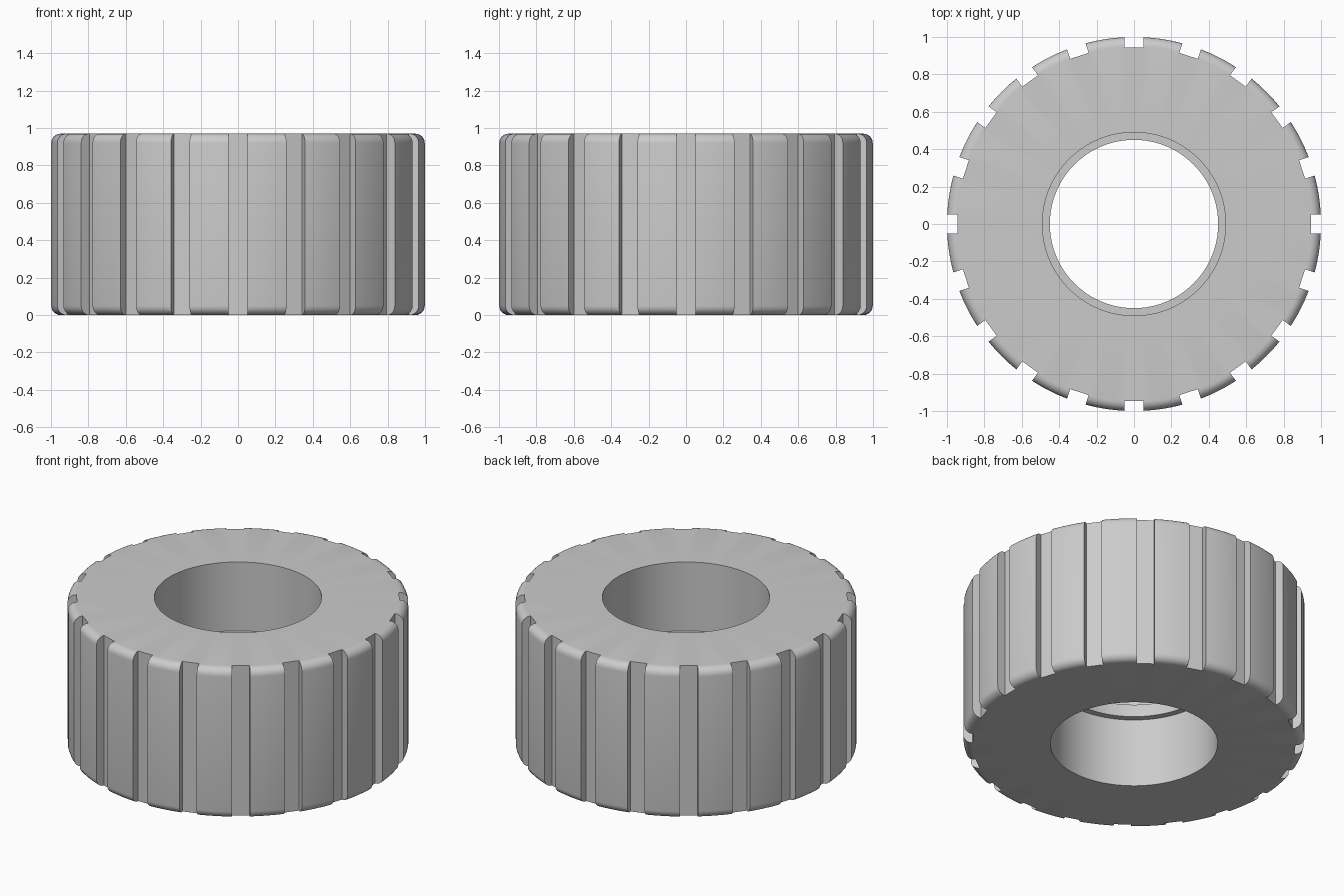
import bpy, bmesh
from math import pi, sin, cos, radians
from mathutils import Matrix, Vector

cube = bpy.data.objects.get("Cube")
if cube:
    bpy.data.objects.remove(cube, do_unlink=True)

HEIGHT, OUTER, BORE = 0.97, 1.0, 0.49
RIB_RADIUS, RIB_HALF = 0.45, 0.04
ROUND, GROOVES = 0.05, 20
FLOOR, GROOVE_WIDTH = 0.945, 0.104

grey = bpy.data.materials.new("rubber grey")
grey.use_nodes = True
colour = (0.6, 0.6, 0.6, 1)
grey.diffuse_color = colour
grey.node_tree.nodes["Principled BSDF"].inputs["Base Color"].default_value = colour


def make_object(name, bm):
    bmesh.ops.recalc_face_normals(bm, faces=bm.faces)
    mesh = bpy.data.meshes.new(name)
    bm.to_mesh(mesh)
    bm.free()
    mesh.materials.append(grey)
    obj = bpy.data.objects.new(name, mesh)
    bpy.context.collection.objects.link(obj)
    return obj


# Closed cross-section: rounded shoulders outside, raised middle rib in the bore
def shoulder(z, start):
    angles = [radians(start + 15 * i) for i in range(7)]
    return [(OUTER - ROUND + ROUND * cos(a), z + ROUND * sin(a)) for a in angles]


mid = HEIGHT / 2
profile = shoulder(ROUND, -90) + shoulder(HEIGHT - ROUND, 0) + [
    (BORE, HEIGHT), (BORE, mid + RIB_HALF), (RIB_RADIUS, mid + RIB_HALF),
    (RIB_RADIUS, mid - RIB_HALF), (BORE, mid - RIB_HALF), (BORE, 0)]

# Tyre body, turned around the vertical axis
bm = bmesh.new()
verts = [bm.verts.new((r, 0, z)) for r, z in profile]
edges = [bm.edges.new((v, verts[i - 1])) for i, v in enumerate(verts)]
bmesh.ops.spin(bm, geom=verts + edges, cent=(0, 0, 0), axis=(0, 0, 1),
               angle=2 * pi, steps=120, use_merge=True)
bmesh.ops.remove_doubles(bm, verts=bm.verts, dist=0.0001)
tyre = make_object("tyre", bm)

# Straight tread grooves, cut all round
bm = bmesh.new()
depth = 0.2
for i in range(GROOVES):
    place = (Matrix.Rotation(2 * pi * i / GROOVES, 4, 'Z')
             @ Matrix.Translation(Vector((FLOOR + depth / 2, 0, mid)))
             @ Matrix.Diagonal((depth, GROOVE_WIDTH, HEIGHT + 0.2, 1)))
    bmesh.ops.create_cube(bm, size=1, matrix=place)
cutter = make_object("groove_cutter", bm)
cutter.hide_render = True

cut = tyre.modifiers.new("grooves", 'BOOLEAN')
cut.operation = 'DIFFERENCE'
cut.solver = 'EXACT'
cut.object = cutter
bpy.context.view_layer.objects.active = tyre
tyre.select_set(True)
bpy.ops.object.modifier_apply(modifier=cut.name)
bpy.data.objects.remove(cutter, do_unlink=True)
bpy.ops.object.shade_smooth_by_angle(angle=radians(30))
